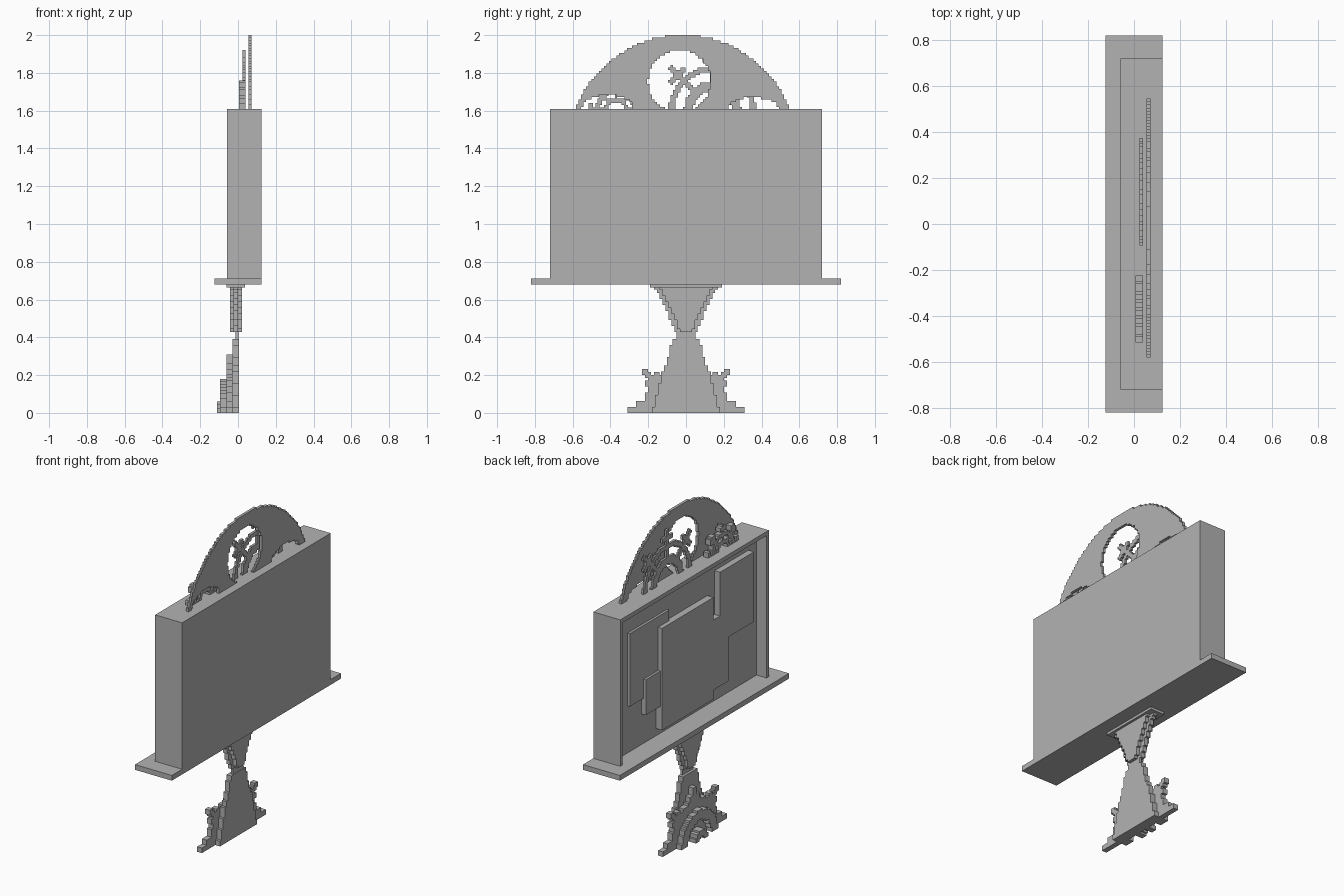
import bpy, bmesh
from math import cos, sin, radians, hypot

if "Cube" in bpy.data.objects:
    bpy.data.objects.remove(bpy.data.objects["Cube"], do_unlink=True)

grey = bpy.data.materials.new("plain_grey")
grey.use_nodes = True
grey.diffuse_color = (0.448, 0.448, 0.448, 1)
grey.node_tree.nodes["Principled BSDF"].inputs["Base Color"].default_value = (0.448, 0.448, 0.448, 1)


def finish(name, bm):
    bmesh.ops.recalc_face_normals(bm, faces=bm.faces)
    mesh = bpy.data.meshes.new(name)
    bm.to_mesh(mesh)
    bm.free()
    mesh.materials.append(grey)
    obj = bpy.data.objects.new(name, mesh)
    bpy.context.scene.collection.objects.link(obj)
    return obj


def box(name, x, y, z):
    bm = bmesh.new()
    bmesh.ops.create_cube(bm, size=1)
    for v in bm.verts:
        v.co = [(lo + hi) / 2 + c * (hi - lo) for c, (lo, hi) in zip(v.co, (x, y, z))]
    return finish(name, bm)


def stepped(name, x, y, z, inside, pitch=0.0155):
    """Plate with a blocky outline: keep the grid cells whose centre is inside."""
    bm = bmesh.new()
    ny, nz = round((y[1] - y[0]) / pitch), round((z[1] - z[0]) / pitch)
    dy, dz = (y[1] - y[0]) / ny, (z[1] - z[0]) / nz
    verts = {}

    def vert(i, j):
        if (i, j) not in verts:
            verts[i, j] = bm.verts.new((x[0], y[0] + i * dy, z[0] + j * dz))
        return verts[i, j]

    for i in range(ny):
        for j in range(nz):
            if inside(y[0] + (i + 0.5) * dy, z[0] + (j + 0.5) * dz):
                bm.faces.new([vert(i, j), vert(i + 1, j), vert(i + 1, j + 1), vert(i, j + 1)])
    ext = bmesh.ops.extrude_face_region(bm, geom=bm.faces[:])["geom"]
    for v in ext:
        if isinstance(v, bmesh.types.BMVert):
            v.co.x = x[1]
    return finish(name, bm)


def wheel(cy, cz, rings, tip, cross, bar, width, angles):
    """Rule for a half wheel: rings plus radial spokes with a crossbar near the tip."""
    def inside(y, z):
        y, z = y - cy, z - cz
        if any(a <= hypot(y, z) <= b for a, b in rings):
            return True
        for ang in angles:
            c, s = cos(radians(ang)), sin(radians(ang))
            along, across = y * c + z * s, abs(z * c - y * s)
            if rings[0][0] < along < tip and across < width:
                return True
            if abs(along - cross) < width and across < bar:
                return True
        return False
    return inside


def half_width(profile):
    """Rule for a mirrored outline given as (height, half width) points."""
    def inside(y, z):
        for (z0, w0), (z1, w1) in zip(profile, profile[1:]):
            if z0 <= z <= z1:
                return abs(y) <= w0 + (w1 - w0) * (z - z0) / (z1 - z0)
        return False
    return inside


# Cabinet, open on one side
box("shelf", (-0.125, 0.125), (-0.82, 0.82), (0.68, 0.712))
box("cabinet_back", (0.01, 0.125), (-0.72, 0.72), (0.71, 1.61))
box("cabinet_top", (-0.058, 0.01), (-0.72, 0.72), (1.585, 1.61))
for side, s in (("left", 1), ("right", -1)):
    box("cabinet_wall_" + side, (-0.058, 0.01), sorted((s * 0.698, s * 0.72)), (0.71, 1.61))

# Raised panels inside the cabinet
panels = {
    "large": (-0.032, (-0.22, 0.277), (0.757, 1.382)),
    "upper_left": (-0.005, (0.17, 0.552), (1.0, 1.447)),
    "small": (-0.02, (0.26, 0.418), (0.9, 1.117)),
    "upper_right": (-0.028, (-0.62, -0.29), (1.08, 1.508)),
    "lower_right": (-0.028, (-0.374, -0.1), (0.81, 1.24)),
}
for name, (front, y, z) in panels.items():
    box("panel_" + name, (front, 0.012), y, z)

# Arched crest with a round window and two low openings


def crest(y, z):
    outer = hypot(y + 0.018, z - 1.396) < 0.604
    window = hypot(y + 0.035, z - 1.755) < 0.165
    low_left = hypot((y + 0.415) / 0.135, (z - 1.61) / 0.075) < 1
    low_right = hypot((y - 0.355) / 0.135, (z - 1.61) / 0.06) < 1
    return outer and not (window or low_left or low_right)


stepped("crest", (0.055, 0.072), (-0.582, 0.546), (1.605, 2.0), crest, 0.0135)

# Wheels standing on the cabinet
stepped("crest_large_wheel", (0.025, 0.04), (-0.12, 0.4), (1.605, 1.92),
        wheel(0.14, 1.605, [(0.1, 0.15), (0.2, 0.23)], 0.315, 0.26, 0.055, 0.013, (45, 90, 135)), 0.013)
stepped("crest_small_wheel", (0.006, 0.04), (-0.515, -0.225), (1.605, 1.76),
        wheel(-0.37, 1.605, [(0.04, 0.065), (0.085, 0.11)], 0.155, 0.135, 0.03, 0.011, (0, 45, 90, 135, 180)), 0.0115)

# Flared bracket under the shelf
box("bracket_cap", (-0.06, 0.037), (-0.19, 0.19), (0.665, 0.682))
flare = [(0.42, 0.055), (0.5, 0.085), (0.6, 0.13), (0.67, 0.17)]
stepped("bracket_core", (-0.025, 0.0), (-0.17, 0.17), (0.428, 0.668), half_width(flare))
inner = [(z, w - 0.025) for z, w in flare]
for name, x in (("front", (-0.043, -0.025)), ("back", (0.0, 0.022))):
    stepped("bracket_" + name, x, (-0.17, 0.17), (0.428, 0.668), half_width(inner))

# Tapered pylon
box("neck", (-0.012, 0.002), (-0.05, 0.05), (0.385, 0.43))
stepped("pylon", (-0.028, 0.004), (-0.18, 0.18), (0.0, 0.39),
        half_width([(0, 0.18), (0.1, 0.155), (0.2, 0.13), (0.28, 0.1), (0.39, 0.07)]))

# Half wheel at the foot, built up in layers
stepped("foot_wheel", (-0.06, -0.028), (-0.31, 0.31), (0.0, 0.31),
        wheel(0, 0, [(0, 0.235)], 0.32, 0.25, 0.045, 0.014, (3, 45, 90, 135, 177)))
stepped("foot_ring", (-0.095, -0.06), (-0.18, 0.18), (0.0, 0.18),
        lambda y, z: 0.115 < hypot(y, z) < 0.175)
stepped("foot_hub", (-0.11, -0.06), (-0.06, 0.06), (0.0, 0.06),
        lambda y, z: 0.024 < hypot(y, z) < 0.06, 0.012)
